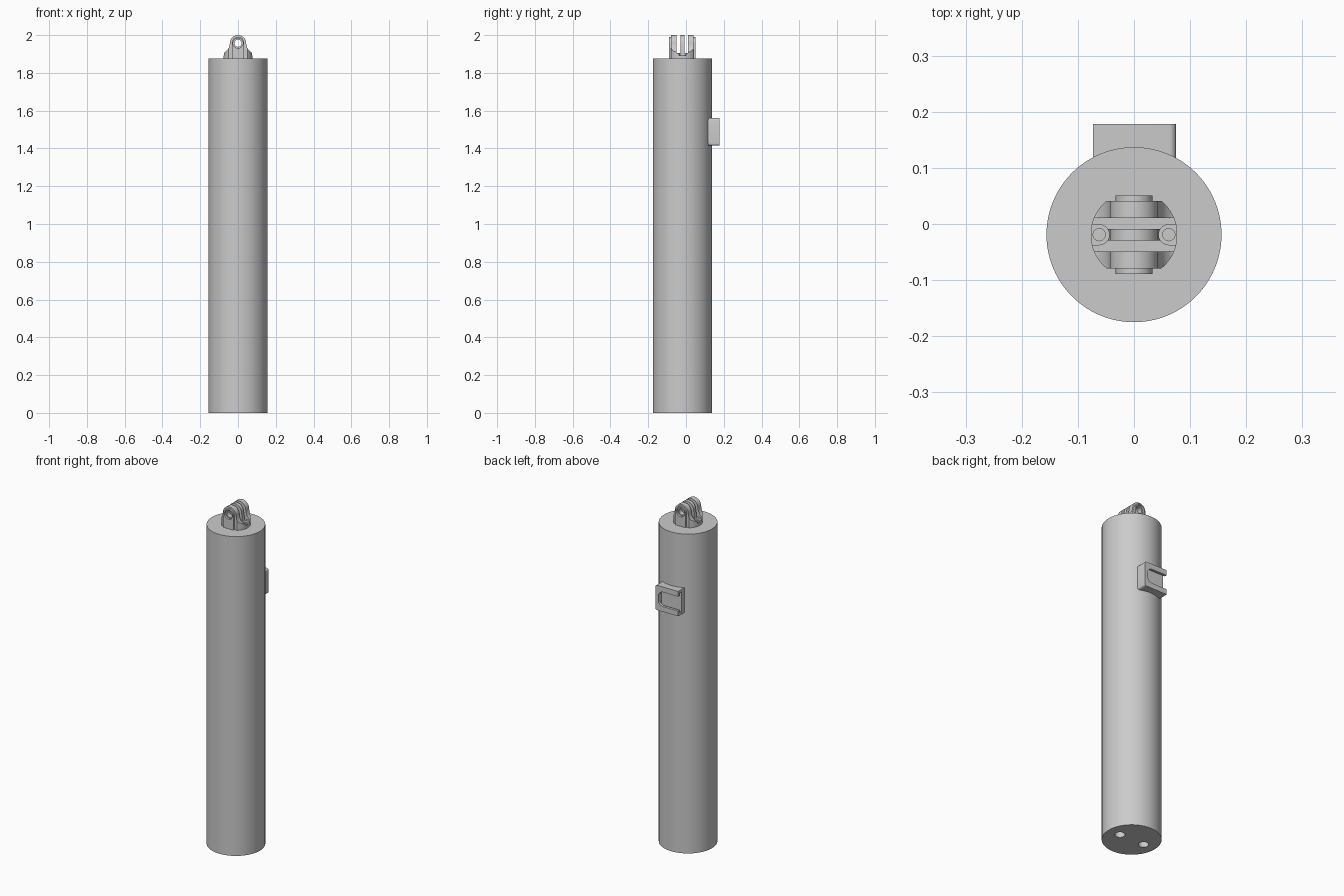
import bpy, bmesh, math
from mathutils import Matrix, Vector

cube = bpy.data.objects.get("Cube")
if cube:
    bpy.data.objects.remove(cube, do_unlink=True)

GREY = bpy.data.materials.new("light_grey")
GREY.use_nodes = True
GREY.diffuse_color = (0.6, 0.6, 0.6, 1)
GREY.node_tree.nodes["Principled BSDF"].inputs["Base Color"].default_value = (0.6, 0.6, 0.6, 1)

CY = -0.019      # tube axis in y
TOP = 1.875      # tube top
EYE = 1.957      # hinge pin height


def finish(name, bm):
    bmesh.ops.recalc_face_normals(bm, faces=bm.faces)
    mesh = bpy.data.meshes.new(name)
    bm.to_mesh(mesh)
    bm.free()
    mesh.materials.append(GREY)
    obj = bpy.data.objects.new(name, mesh)
    bpy.context.scene.collection.objects.link(obj)
    return obj


def extrude(name, outline, place, depth):
    """Extrude a 2D outline; place(a, b) gives the 3D start, depth the vector."""
    bm = bmesh.new()
    face = bm.faces.new([bm.verts.new(place(a, b)) for a, b in outline])
    geom = bmesh.ops.extrude_face_region(bm, geom=[face])["geom"]
    verts = [g for g in geom if isinstance(g, bmesh.types.BMVert)]
    bmesh.ops.translate(bm, verts=verts, vec=Vector(depth))
    return finish(name, bm)


def box(name, lo, hi):
    rect = [(lo[0], lo[1]), (hi[0], lo[1]), (hi[0], hi[1]), (lo[0], hi[1])]
    return extrude(name, rect, lambda a, b: (a, b, lo[2]), (0, 0, hi[2] - lo[2]))


def arc(ca, cb, r, start, end, n):
    angles = [math.radians(start + (end - start) * i / n) for i in range(n + 1)]
    return [(ca + r * math.cos(t), cb + r * math.sin(t)) for t in angles]


def upright(name, x, y, r, z0, z1, n=32):
    return extrude(name, arc(x, y, r, 0, 360, n)[:-1], lambda a, b: (a, b, z0), (0, 0, z1 - z0))


def along_y(name, outline, y0, y1):
    return extrude(name, outline, lambda a, b: (a, y0, b), (0, y1 - y0, 0))


def boolean(obj, tool, operation="DIFFERENCE"):
    mod = obj.modifiers.new("cut", "BOOLEAN")
    mod.operation, mod.object, mod.solver = operation, tool, "EXACT"
    bpy.context.view_layer.update()
    graph = bpy.context.evaluated_depsgraph_get()
    mesh = bpy.data.meshes.new_from_object(obj.evaluated_get(graph))
    obj.modifiers.clear()
    obj.data = mesh
    bpy.data.objects.remove(tool, do_unlink=True)


def smooth(obj):
    bpy.ops.object.select_all(action="DESELECT")
    obj.select_set(True)
    bpy.context.view_layer.objects.active = obj
    bpy.ops.object.shade_smooth_by_angle(angle=math.radians(30))


# Tube with two sockets in the underside
tube = upright("tube_body", 0, CY, 0.156, 0, TOP, 96)
for side in (-1, 1):
    boolean(tube, upright("socket_cutter", side * 0.08, CY, 0.027, -0.05, 0.08))
smooth(tube)

# Accessory shoe on the back, rounded at its closed end
ZM, HH = 1.4875, 0.073
block = ([(-0.073, ZM - HH)] + arc(0.063, ZM - HH + 0.012, 0.012, -90, 0, 6)
         + arc(0.063, ZM + HH - 0.012, 0.012, 0, 90, 6) + [(-0.073, ZM + HH)])
shoe = along_y("accessory_shoe", block, 0.09, 0.178)
# Wide channel under the lips, then the narrower rounded window between them
boolean(shoe, box("channel_cutter", (-0.1, 0.146, ZM - 0.058), (0.058, 0.163, ZM + 0.058)))
window = ([(-0.1, ZM - 0.042)] + arc(0.025, ZM - 0.012, 0.03, -90, 0, 8)
          + arc(0.025, ZM + 0.012, 0.03, 0, 90, 8) + [(-0.1, ZM + 0.042)])
boolean(shoe, along_y("window_cutter", window, 0.15, 0.2))
smooth(shoe)

# Hinge mount: flared base rising to a round head, trimmed to a round footprint
half = [(0.077, TOP - 0.005), (0.077, 1.908), (0.066, 1.912), (0.055, 1.922), (0.047, 1.936)]
head = half + arc(0, EYE, 0.043, 0, 180, 24) + [(-x, z) for x, z in reversed(half)]
mount = along_y("hinge_mount", head, CY - 0.06, CY + 0.06)
boolean(mount, upright("footprint_cutter", 0, CY, 0.0775, 1.8, 2.1, 64), "INTERSECT")

# Narrower raised facing on both ends
facing = [(0.032, TOP - 0.005)] + arc(0, EYE, 0.033, 0, 180, 20) + [(-0.032, TOP - 0.005)]
boolean(mount, along_y("facing", facing, CY - 0.07, CY + 0.07), "UNION")

# Pin hole with a recess at each end
boolean(mount, along_y("pin_cutter", arc(0, EYE, 0.019, 0, 360, 32)[:-1], -0.2, 0.2))
for y in (CY - 0.07, CY + 0.07):
    boolean(mount, along_y("recess_cutter", arc(0, EYE, 0.026, 0, 360, 32)[:-1], y - 0.012, y + 0.012))

# Two slots leaving three fingers
for side in (-1, 1):
    y = CY + side * 0.02
    boolean(mount, box("slot_cutter", (-0.1, y - 0.01, 1.905), (0.1, y + 0.01, 2.1)))

# Screw pockets in the base, each with a small hole
for side in (-1, 1):
    pocket = arc(0.062, CY, 0.018, 90, 270, 12) + [(0.1, CY - 0.018), (0.1, CY + 0.018)]
    pocket = [(side * x, y) for x, y in pocket]
    boolean(mount, extrude("pocket_cutter", pocket, lambda a, b: (a, b, 1.893), (0, 0, 0.1)))
    boolean(mount, upright("screw_cutter", side * 0.062, CY, 0.011, 1.88, 1.95, 20))
smooth(mount)
